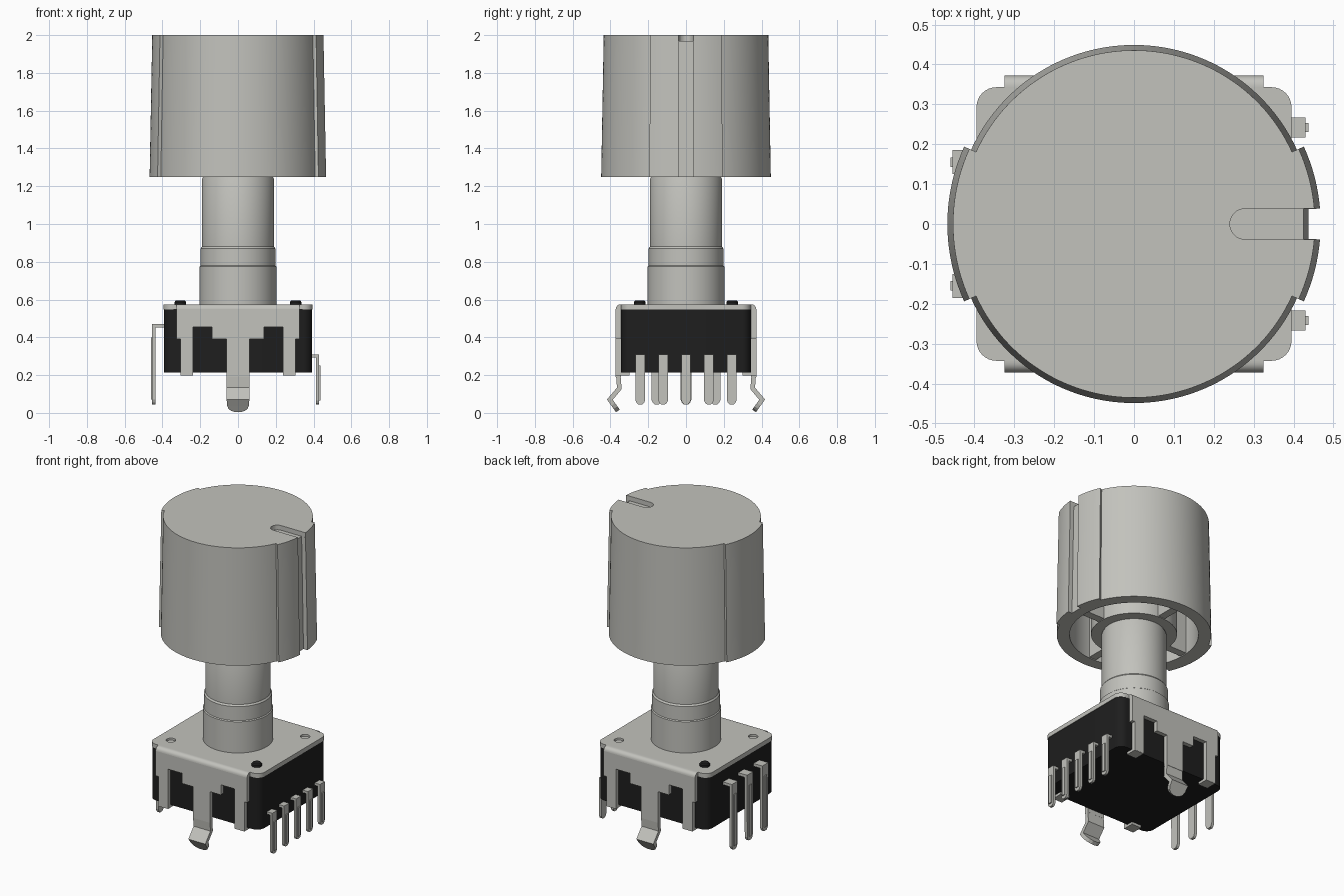
import bpy, bmesh, math
from mathutils import Vector

old = bpy.data.objects.get("Cube")
if old:
    bpy.data.objects.remove(old, do_unlink=True)


def material(name, rgb):
    m = bpy.data.materials.new(name)
    m.use_nodes = True
    m.diffuse_color = (*rgb, 1)
    m.node_tree.nodes["Principled BSDF"].inputs["Base Color"].default_value = (*rgb, 1)
    return m


GREY = material("light grey", (0.54, 0.54, 0.505))
BLACK = material("black", (0.013, 0.013, 0.013))


def finish(name, bm, mat):
    bmesh.ops.recalc_face_normals(bm, faces=bm.faces)
    me = bpy.data.meshes.new(name)
    bm.to_mesh(me)
    bm.free()
    ob = bpy.data.objects.new(name, me)
    bpy.context.collection.objects.link(ob)
    me.materials.append(mat)
    return ob


def activate(ob):
    bpy.ops.object.select_all(action='DESELECT')
    ob.select_set(True)
    bpy.context.view_layer.objects.active = ob


def smooth(ob):
    activate(ob)
    bpy.ops.object.shade_smooth_by_angle(angle=math.radians(30))
    return ob


def apply(ob, kind, **settings):
    mod = ob.modifiers.new(kind.lower(), kind)
    for k, v in settings.items():
        setattr(mod, k, v)
    activate(ob)
    bpy.ops.object.modifier_apply(modifier=mod.name)


def cut(ob, cutter):
    apply(ob, 'BOOLEAN', operation='DIFFERENCE', solver='EXACT', object=cutter)
    bpy.data.objects.remove(cutter, do_unlink=True)


def prism(name, outline, axis, lo, hi, mat=GREY):
    """Extrude a 2D outline along the given axis."""
    place = {'x': lambda u, v, w: (w, u, v), 'y': lambda u, v, w: (u, w, v),
             'z': lambda u, v, w: (u, v, w)}[axis]
    bm = bmesh.new()
    a, b = [[bm.verts.new(place(u, v, w)) for u, v in outline] for w in (lo, hi)]
    bm.faces.new(a)
    bm.faces.new(b)
    for i in range(len(a)):
        j = (i + 1) % len(a)
        bm.faces.new((a[i], a[j], b[j], b[i]))
    return finish(name, bm, mat)


def rect(x0, x1, y0, y1):
    return [(x0, y0), (x1, y0), (x1, y1), (x0, y1)]


def arc(cx, cy, r, a0, a1, n):
    angles = [math.radians(a0 + (a1 - a0) * i / n) for i in range(n + 1)]
    return [(cx + r * math.cos(a), cy + r * math.sin(a)) for a in angles]


def rounded_rect(hx, hy, r):
    out = []
    for k, (sx, sy) in enumerate(((1, 1), (-1, 1), (-1, -1), (1, -1))):
        out += arc(sx * (hx - r), sy * (hy - r), r, 90 * k, 90 * k + 90, 8)
    return out


def lathe(name, profile, at=(0, 0), mat=GREY, n=64):
    """Closed solid of revolution from (radius, z) pairs."""
    bm = bmesh.new()
    rings = [[bm.verts.new((x, y, z)) for x, y in arc(*at, r, 0, 360, n)[:-1]] for r, z in profile]
    for a, b in zip(rings, rings[1:]):
        for i in range(n):
            j = (i + 1) % n
            bm.faces.new((a[i], a[j], b[j], b[i]))
    bm.faces.new(rings[0])
    bm.faces.new(rings[-1])
    return smooth(finish(name, bm, mat))


def strip(name, stations, thickness, place):
    """Bent sheet-metal strip from (outward, z, half width) stations."""
    bm = bmesh.new()
    rows = [[bm.verts.new(place(o, s * w, z)) for s in (-1, 1)] for o, z, w in stations]
    for a, b in zip(rows, rows[1:]):
        bm.faces.new((a[0], a[1], b[1], b[0]))
    ob = finish(name, bm, GREY)
    apply(ob, 'SOLIDIFY', thickness=thickness, offset=0, use_even_offset=True)
    return ob


# Knob: round shell with two raised side wings and a groove on the +x side
MAIN, WING, STEP, HALF = 0.449, 0.468, 24.5, 0.039
g = math.degrees(math.asin(HALF / WING))
outline = [(0.438, HALF)] + arc(0, 0, WING, g, STEP, 8)
outline += arc(0, 0, MAIN, STEP, 180 - STEP, 56)
outline += arc(0, 0, WING, 180 - STEP, 180 + STEP, 20)
outline += arc(0, 0, MAIN, 180 + STEP, 360 - STEP, 56)
outline += arc(0, 0, WING, 360 - STEP, 360 - g, 8) + [(0.438, -HALF)]
knob = prism("knob", outline, 'z', 1.25, 2.0)
for v in knob.data.vertices:
    if v.co.z > 1.9:
        v.co.x *= 0.97
        v.co.y *= 0.97
cut(knob, lathe("knob_hollow", [(0.375, 1.2), (0.375, 1.9)]))
slot = [(0.6, -0.0385), (0.6, 0.0385)] + arc(0.279, 0, 0.0385, 90, 270, 16)
cut(knob, prism("pointer_slot", slot, 'z', 1.97, 2.1))
smooth(knob)

# Hub and spokes inside the knob
lathe("knob_hub", [(0.25, 1.252), (0.25, 1.91)])
for k, (dx, dy) in enumerate(((1, 0), (0, 1), (-1, 0), (0, -1))):
    c, h = Vector((dx, dy)) * 0.31, (0.075 if dx else 0.025, 0.075 if dy else 0.025)
    prism(f"knob_spoke_{k + 1}", rect(c.x - h[0], c.x + h[0], c.y - h[1], c.y + h[1]),
          'z', 1.256, 1.91)

# Shaft and threaded collar
lathe("shaft", [(0.204, 0.56), (0.204, 0.775), (0.198, 0.78), (0.198, 0.87),
                (0.19, 0.88), (0.19, 1.24), (0.185, 1.25), (0.185, 1.3)])

# Housing body and top plate
smooth(prism("housing", rounded_rect(0.392, 0.343, 0.05), 'z', 0.215, 0.55, BLACK))
plate = prism("top_plate", rounded_rect(0.395, 0.343, 0.05), 'z', 0.548, 0.575)
for s in (-1, 1):
    cut(plate, lathe("dimple", [(0.028, 0.562), (0.028, 0.6)], (s * 0.305, s * 0.245), n=24))
    lathe(f"rivet_{'right' if s < 0 else 'left'}", [(0.03, 0.56), (0.03, 0.588), (0.024, 0.595)],
          (s * 0.305, -s * 0.245), BLACK, 24)
smooth(plate)

# Folded bracket on the front and back
half = [(0.06, 0.19), (0.06, 0.39), (0.138, 0.39), (0.138, 0.455), (0.237, 0.455),
        (0.237, 0.2), (0.305, 0.2), (0.305, 0.39), (0.325, 0.39), (0.325, 0.549)]
bracket = half + [(-x, z) for x, z in reversed(half)]
bend = [(0.33, 0.549), (0.33, 0.575)] + arc(0.346, 0.549, 0.026, 90, 0, 6)
leg = [(0.3585, 0.24, 0.06), (0.3585, 0.2, 0.06), (0.353, 0.13, 0.06), (0.403, 0.07, 0.06),
       (0.385, 0.045, 0.058), (0.373, 0.028, 0.05), (0.366, 0.018, 0.036), (0.361, 0.010, 0.014)]
for side, s in (("front", -1), ("back", 1)):
    prism(f"{side}_bracket", bracket, 'y', s * 0.345, s * 0.372)
    smooth(prism(f"{side}_bracket_bend", [(s * y, z) for y, z in bend], 'x', -0.325, 0.325))
    strip(f"{side}_mounting_leg", leg, 0.024, lambda o, w, z: (w, s * o, z))
    for t in (-1, 1):
        prism(f"{side}_clamp_{'left' if t > 0 else 'right'}",
              rect(t * 0.237, t * 0.305, s * 0.30, s * 0.371), 'z', 0.199, 0.216)

# Five short contact pins on the left (+x), each with a raised rib
short_pin = [(0.38, 0.302, 0.025), (0.422, 0.302, 0.025), (0.422, 0.065, 0.025),
             (0.422, 0.052, 0.019), (0.422, 0.045, 0.01)]
for k in range(5):
    y = (k - 2) * 0.121
    strip(f"left_pin_{k + 1}", short_pin, 0.016, lambda o, w, z: (o, y + w, z))
    prism(f"left_pin_rib_{k + 1}", rect(y - 0.011, y + 0.011, 0.065, 0.25), 'x', 0.425, 0.437)

# Three long contact pins on the right (-x)
long_pin = [(0.38, 0.461, 0.03), (0.446, 0.461, 0.03), (0.446, 0.07, 0.028),
            (0.446, 0.055, 0.022), (0.446, 0.045, 0.012)]
for k in range(3):
    y = (k - 1) * 0.155
    strip(f"right_pin_{k + 1}", long_pin, 0.018, lambda o, w, z: (-o, y + w, z))
    prism(f"right_pin_rib_{k + 1}", rect(y - 0.012, y + 0.012, 0.07, 0.4), 'x', -0.46, -0.45)
